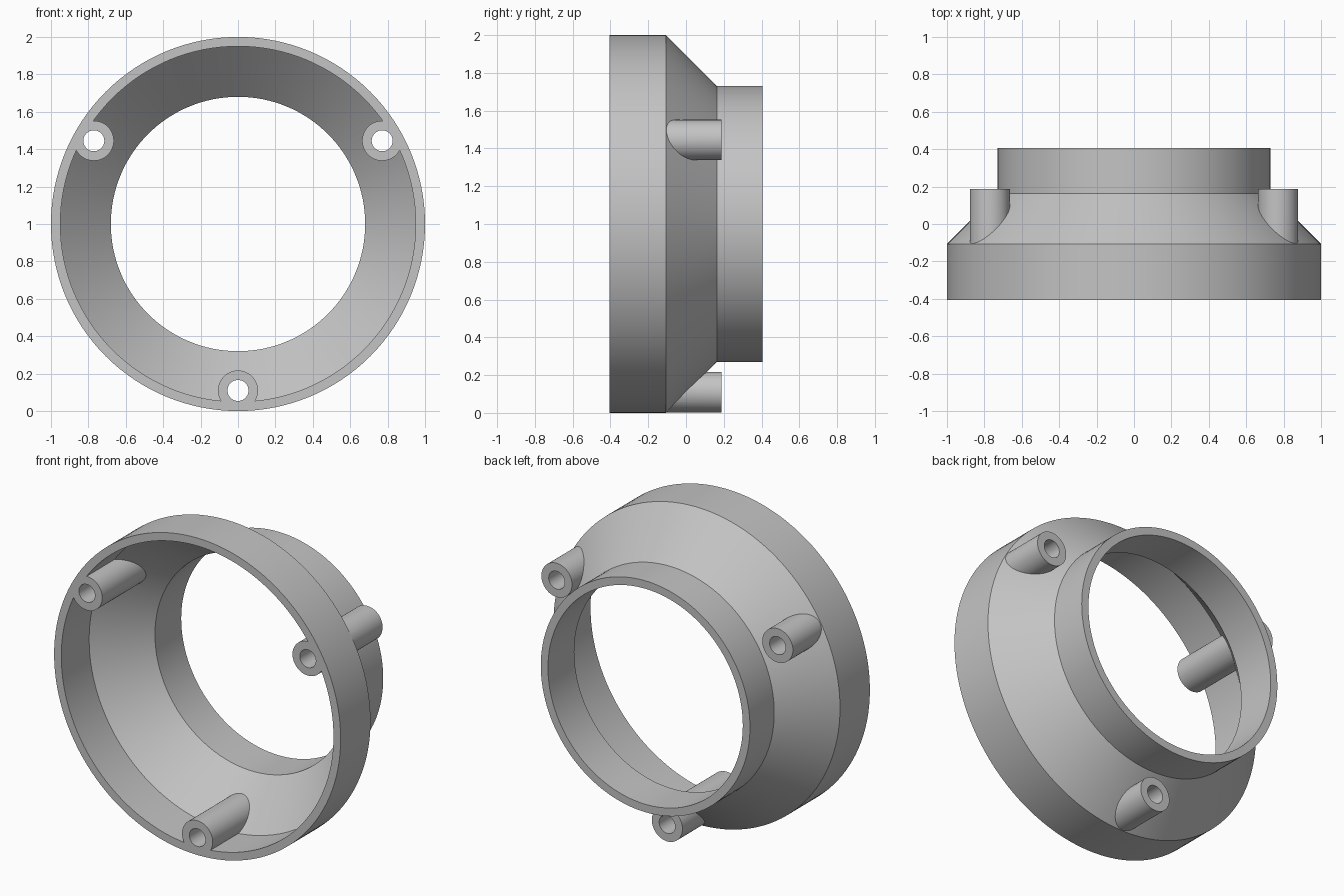
import bpy, bmesh, math
from mathutils import Matrix, Vector

cube = bpy.data.objects.get("Cube")
if cube:
    bpy.data.objects.remove(cube, do_unlink=True)

FRONT, BACK, BOSS_BACK = -0.405, 0.405, 0.188
BOSS_ORBIT, BOSS_R, HOLE_R = 0.89, 0.107, 0.056

grey = bpy.data.materials.new("plain grey")
grey.use_nodes = True
colour = (0.55, 0.55, 0.55, 1)
grey.diffuse_color = colour
grey.node_tree.nodes["Principled BSDF"].inputs["Base Color"].default_value = colour


def make_object(name, bm):
    bmesh.ops.recalc_face_normals(bm, faces=bm.faces)
    mesh = bpy.data.meshes.new(name)
    bm.to_mesh(mesh)
    bm.free()
    mesh.materials.append(grey)
    obj = bpy.data.objects.new(name, mesh)
    bpy.context.collection.objects.link(obj)
    return obj


def lathe(name, profile, steps=128):
    """Spin a closed (radius, y) profile about the front-to-back axis."""
    bm = bmesh.new()
    verts = [bm.verts.new((r, y, 1)) for r, y in profile]
    edges = [bm.edges.new((v, verts[i - 1])) for i, v in enumerate(verts)]
    bmesh.ops.spin(bm, geom=verts + edges, cent=(0, 0, 1), axis=(0, 1, 0),
                   angle=math.tau, steps=steps, use_merge=True)
    bmesh.ops.remove_doubles(bm, verts=bm.verts, dist=1e-5)
    return make_object(name, bm)


def three_rods(name, radius, y0, y1):
    """Three rods parallel to the axis, spaced evenly from the bottom."""
    bm = bmesh.new()
    for i in range(3):
        a = math.radians(-90 + 120 * i)
        place = Vector((BOSS_ORBIT * math.cos(a), (y0 + y1) / 2,
                        1 + BOSS_ORBIT * math.sin(a)))
        bmesh.ops.create_cone(
            bm, cap_ends=True, segments=48, radius1=radius, radius2=radius,
            depth=y1 - y0,
            matrix=Matrix.Translation(place) @ Matrix.Rotation(math.pi / 2, 4, 'X'))
    return make_object(name, bm)


def combine(target, other, operation):
    mod = target.modifiers.new(operation.lower(), 'BOOLEAN')
    mod.operation, mod.solver, mod.object = operation, 'EXACT', other
    bpy.context.view_layer.objects.active = target
    bpy.ops.object.modifier_apply(modifier=mod.name)
    bpy.data.objects.remove(other, do_unlink=True)


# Stepped ring: wide front band, conical shoulder, narrow rear collar
housing = lathe("reducer_housing", [
    (1.0, FRONT), (1.0, -0.107), (0.73, 0.163), (0.73, BACK),
    (0.68, BACK), (0.68, 0.143), (0.95, -0.127), (0.95, FRONT)])

# Screw bosses pass through the shoulder, then get bored through
combine(housing, three_rods("screw_bosses", BOSS_R, FRONT, BOSS_BACK), 'UNION')
combine(housing, three_rods("screw_holes", HOLE_R, FRONT - 0.1, BOSS_BACK + 0.1),
        'DIFFERENCE')

bpy.ops.object.select_all(action='DESELECT')
housing.select_set(True)
bpy.context.view_layer.objects.active = housing
bpy.ops.object.shade_smooth_by_angle(angle=math.radians(30))
